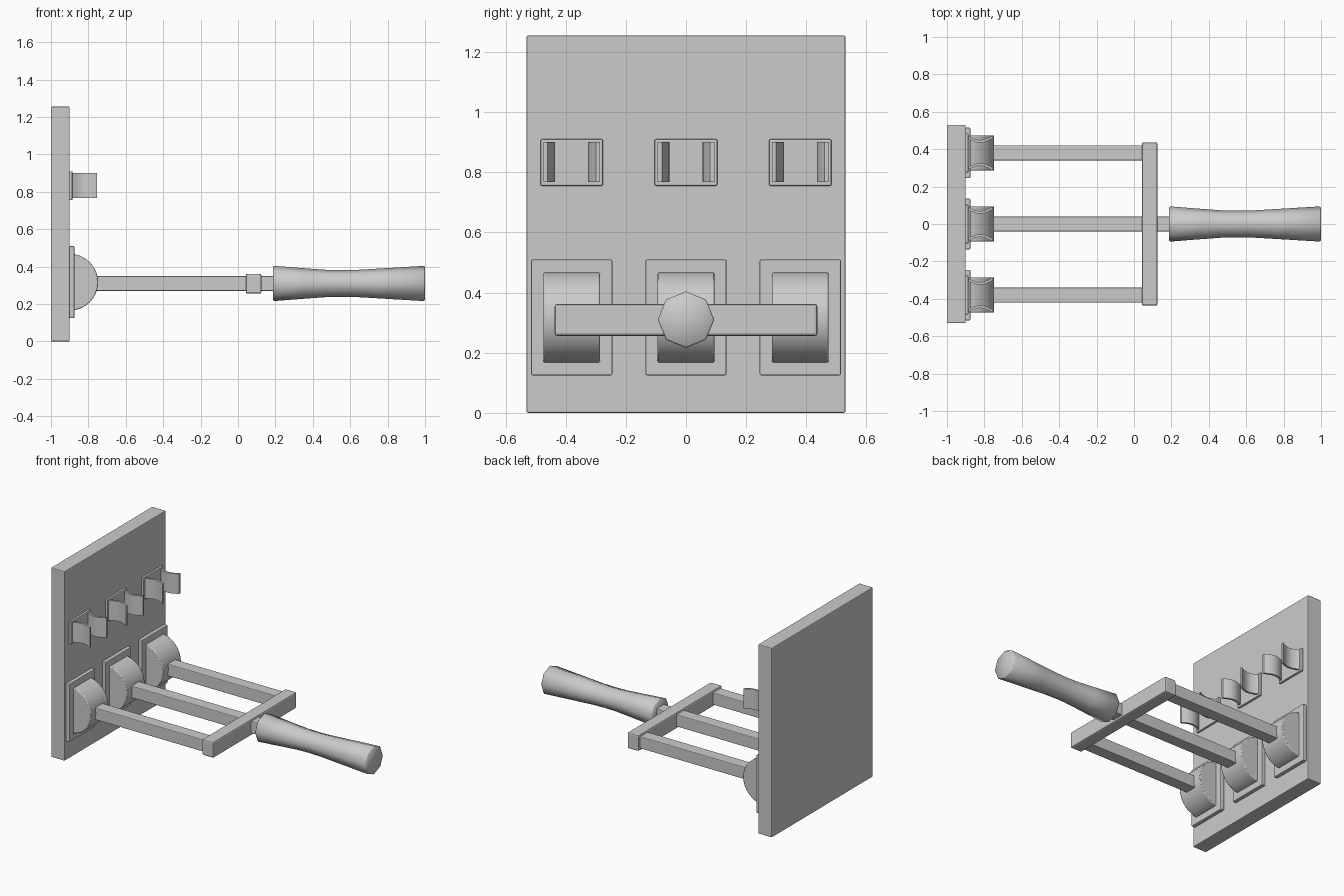
import bpy, bmesh, math

if "Cube" in bpy.data.objects:
    bpy.data.objects.remove(bpy.data.objects["Cube"])

def finish(name, bm, bevel=0.0, smooth=False):
    bmesh.ops.recalc_face_normals(bm, faces=bm.faces)
    me = bpy.data.meshes.new(name)
    bm.to_mesh(me)
    bm.free()
    ob = bpy.data.objects.new(name, me)
    bpy.context.collection.objects.link(ob)
    if bevel:
        m = ob.modifiers.new("bevel", 'BEVEL')
        m.width, m.segments, m.limit_method = bevel, 2, 'ANGLE'
        m.angle_limit = math.radians(50)
    if smooth:
        bpy.ops.object.select_all(action='DESELECT')
        ob.select_set(True)
        bpy.context.view_layer.objects.active = ob
        bpy.ops.object.shade_smooth_by_angle(angle=math.radians(50))
    return ob

def box(name, x, y, z, bevel=0.005):
    bm = bmesh.new()
    bmesh.ops.create_cube(bm, size=1)
    for v in bm.verts:
        v.co = [(a + b) / 2 + c * (b - a) for c, (a, b) in zip(v.co, (x, y, z))]
    return finish(name, bm, bevel)

def extrude(name, pts, vec, bevel=0.0):
    """Closed profile of 3D points, extruded along vec."""
    bm = bmesh.new()
    f = bm.faces.new([bm.verts.new(p) for p in pts])
    r = bmesh.ops.extrude_face_region(bm, geom=[f])
    bmesh.ops.translate(bm, vec=vec, verts=[v for v in r['geom'] if isinstance(v, bmesh.types.BMVert)])
    return finish(name, bm, bevel, True)

Z = 0.31  # height of the lever axis

# Backboard
box("backboard", (-1, -0.9), (-0.53, 0.53), (0, 1.255))

for i, y in enumerate((-0.38, 0, 0.38)):
    # Hinge plate and rounded hinge block
    box(f"hinge_plate_{i}", (-0.902, -0.875), (y - 0.135, y + 0.135), (0.125, 0.51))
    arc = [(-0.9 + 0.152 * math.cos(a), y - 0.094, 0.317 + 0.152 * math.sin(a))
           for a in (math.radians(-90 + 180 * k / 16) for k in range(17))]
    extrude(f"hinge_block_{i}", arc, (0, 0.188, 0), 0.005)
    # Blade rod
    box(f"blade_{i}", (-0.78, 0.045), (y - 0.04, y + 0.04), (Z - 0.04, Z + 0.04))
    # Contact plate with two sprung jaws, pinched in the middle
    box(f"contact_plate_{i}", (-0.902, -0.885), (y - 0.104, y + 0.104), (0.755, 0.91))
    for s in (-1, 1):
        off = [(0.078 - 0.024 * math.sin(math.pi * min(k / 8, 1)) + 0.002 * k / 8,
                -0.89 + 0.136 * k / 8) for k in range(9)]
        prof = [(x, y + s * o, 0.768) for o, x in off]
        prof += [(x, y + s * (o + 0.014), 0.768) for o, x in reversed(off)]
        extrude(f"contact_jaw_{i}_{'a' if s < 0 else 'b'}", prof, (0, 0, 0.132))

# Crossbar and handle stem
box("crossbar", (0.042, 0.125), (-0.437, 0.437), (Z - 0.054, Z + 0.052), 0.009)
box("handle_stem", (0.12, 0.21), (-0.04, 0.04), (Z - 0.04, Z + 0.04))

# Eight-sided waisted grip
bm = bmesh.new()
rings = []
for x, r in ((0.187, 0.088), (0.193, 0.094), (0.36, 0.081), (0.47, 0.073), (0.55, 0.071),
             (0.64, 0.073), (0.76, 0.080), (0.994, 0.094), (1.0, 0.088)):
    rings.append([bm.verts.new((x, r * math.sin(k * math.pi / 4), Z + r * math.cos(k * math.pi / 4)))
                  for k in range(8)])
for a, b in zip(rings, rings[1:]):
    for k in range(8):
        bm.faces.new((a[k], a[(k + 1) % 8], b[(k + 1) % 8], b[k]))
bm.faces.new(rings[0])
bm.faces.new(rings[-1])
finish("handle_grip", bm, 0, True)
